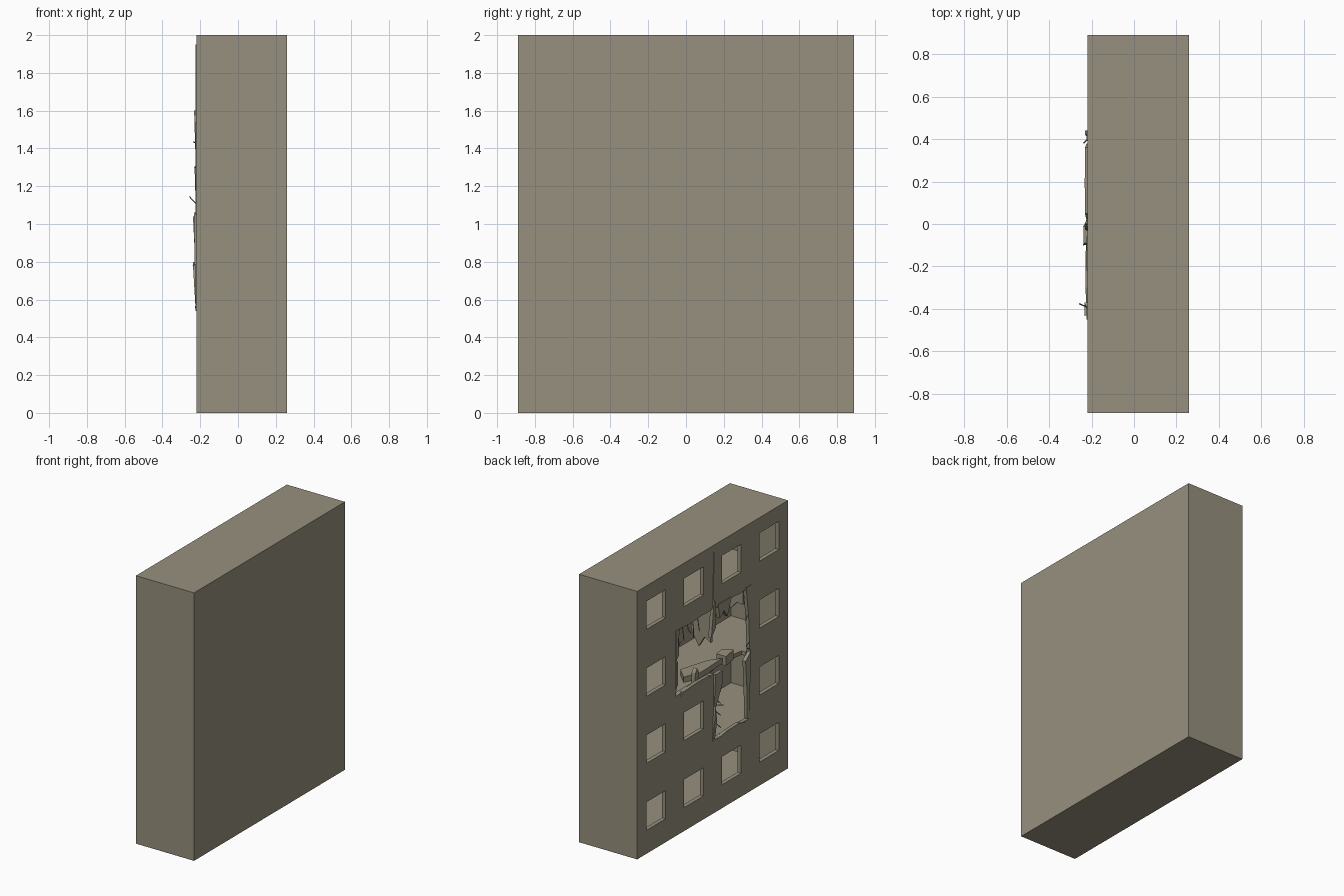
import bpy, bmesh, math, random
from mathutils import Vector

if "Cube" in bpy.data.objects:
    bpy.data.objects.remove(bpy.data.objects["Cube"])

random.seed(4)
X0, X1, W = -0.22, 0.26, 0.03          # facade plane, rear plane, wall thickness

mat = bpy.data.materials.new("concrete")
mat.diffuse_color = (0.305, 0.278, 0.205, 1)
mat.use_nodes = True
mat.node_tree.nodes["Principled BSDF"].inputs["Base Color"].default_value = mat.diffuse_color


def finish(name, bm):
    bmesh.ops.recalc_face_normals(bm, faces=bm.faces)
    me = bpy.data.meshes.new(name)
    bm.to_mesh(me)
    bm.free()
    me.materials.append(mat)
    ob = bpy.data.objects.new(name, me)
    bpy.context.collection.objects.link(ob)
    return ob


def add_prism(bm, pts, lo, hi, axis="x", lean=0.0):
    """Extrude (y,z) points along x, or (x,y) points along z; lean tips the top outwards."""
    zmin = min(p[1] for p in pts)

    def at(p, h):
        if axis == "z":
            return (p[0], p[1], h)
        return (h - lean * (p[1] - zmin), p[0], p[1])
    a = [bm.verts.new(at(p, lo)) for p in pts]
    b = [bm.verts.new(at(p, hi)) for p in pts]
    bm.faces.new(a)
    bm.faces.new(b[::-1])
    for i in range(len(pts)):
        j = (i + 1) % len(pts)
        bm.faces.new((a[i], a[j], b[j], b[i]))


def rect(a0, a1, b0, b1):
    return [(a0, b0), (a1, b0), (a1, b1), (a0, b1)]


def prism(name, pts, lo, hi, axis="x", lean=0.0):
    bm = bmesh.new()
    add_prism(bm, pts, lo, hi, axis, lean)
    return finish(name, bm)


def cut(ob, cutter):
    cutter.hide_render = True
    m = ob.modifiers.new("cut", "BOOLEAN")
    m.operation, m.solver, m.object = "DIFFERENCE", "EXACT", cutter
    bpy.context.view_layer.objects.active = ob
    bpy.ops.object.modifier_apply(modifier=m.name)
    bpy.data.objects.remove(cutter)


def ragged(corners, step=0.06, amp=0.012):
    """Break straight outline edges into small random steps."""
    out = []
    for i, p in enumerate(corners):
        p, q = Vector(p), Vector(corners[(i + 1) % len(corners)])
        n = max(1, int((q - p).length / step))
        side = Vector((-(q - p).y, (q - p).x)).normalized()
        for k in range(n):
            off = random.uniform(0, amp) if k else 0
            out.append(tuple(p.lerp(q, k / n) + side * off))
    return out


# main block, hollowed into four storeys
block = prism("building_block", rect(-0.89, 0.89, 0, 2), X0, X1)
bm = bmesh.new()
for k in range(4):
    add_prism(bm, rect(-0.86, 0.86, 0.03 + k * 0.5, 0.5 + k * 0.5 - (0.03 if k == 3 else 0)),
              X0 + W, X1 - W)
cut(block, finish("rooms_cutter", bm))

# windows on the facade and the L-shaped blast hole (counter-clockwise outline)
bm = bmesh.new()
for c in range(4):
    for r in range(4):
        if (c, r) in ((1, 2), (2, 2), (1, 1)):
            continue
        y, z = -0.668 + c * 0.445, 0.28 + r * 0.5
        add_prism(bm, rect(y - 0.113, y + 0.113, z - 0.105, z + 0.105), -0.3, -0.185)
hole = [(-0.425, 0.545), (-0.01, 0.545), (-0.01, 1.04), (0.435, 1.04),
        (0.435, 1.53), (-0.445, 1.53), (-0.445, 1.03)]
add_prism(bm, ragged(hole), -0.3, -0.185)
cut(block, finish("openings_cutter", bm))

# bite out of the floor behind the hole
bite = [(-0.25, -0.01), (-0.15, -0.04), (-0.13, -0.14), (-0.09, -0.24),
        (-0.13, -0.31), (-0.15, -0.44), (-0.25, -0.44)]
cut(block, prism("floor_cutter", bite, 0.98, 1.05, "z"))

# broken slab lying in the upper room
prism("fallen_slab", [(-0.03, 0.11), (-0.12, 0.20), (-0.17, 0.08), (-0.17, 0.0),
                      (-0.16, -0.2), (-0.1, -0.12)], 1.03, 1.07, "z")
prism("slab_chunk", [(-0.19, -0.2), (-0.11, -0.2), (-0.10, -0.28), (-0.17, -0.32)],
      1.02, 1.09, "z")

# hanging remains of partition walls and a broken post on the sill
bm = bmesh.new()
for y, drop in ((-0.02, 0.26), (-0.40, 0.12)):
    xz = [(-0.19, 1.52), (-0.19, 1.52 - drop), (-0.14, 1.5 - drop * 0.8),
          (-0.09, 1.47 - drop), (-0.03, 1.5 - drop * 0.7), (-0.01, 1.52)]
    a = [bm.verts.new((x, y, z)) for x, z in xz]
    b = [bm.verts.new((x, y - 0.02, z)) for x, z in xz]
    bm.faces.new(a)
    bm.faces.new(b[::-1])
    for i in range(6):
        j = (i + 1) % 6
        bm.faces.new((a[i], a[j], b[j], b[i]))
finish("hanging_partitions", bm)
prism("sill_stump", [(0.18, 1.03), (0.13, 1.03), (0.135, 1.11), (0.155, 1.14), (0.175, 1.11)],
      -0.2, -0.17)

# loosened facade shards: outline, outward lean
shards = [
    ([(0.0, 1.53), (-0.025, 1.53), (-0.022, 1.75), (-0.012, 1.95)], 0.0),
    ([(0.02, 1.32), (-0.03, 1.38), (-0.025, 1.56), (0.0, 1.60)], 0.03),
    ([(0.44, 1.3), (0.40, 1.34), (0.41, 1.44), (0.39, 1.53), (0.44, 1.53)], 0.0),
    ([(0.44, 1.1), (0.415, 1.12), (0.42, 1.3), (0.44, 1.3)], 0.03),
    ([(0.38, 1.02), (0.02, 1.02), (0.05, 1.055), (0.2, 1.06), (0.36, 1.05)], 0.2),
    ([(-0.01, 0.75), (-0.04, 0.80), (-0.10, 0.95), (-0.09, 1.04), (-0.01, 1.04)], 0.05),
    ([(0.0, 0.54), (-0.02, 0.54), (-0.035, 0.68), (-0.01, 0.80)], 0.06),
    ([(-0.43, 0.54), (-0.40, 0.56), (-0.39, 0.8), (-0.37, 1.0), (-0.43, 1.05)], 0.02),
    ([(-0.45, 1.05), (-0.43, 1.07), (-0.42, 1.3), (-0.39, 1.54), (-0.45, 1.54)], 0.0),
    ([(-0.06, 1.54), (-0.08, 1.43), (-0.13, 1.47), (-0.17, 1.41), (-0.22, 1.54)], 0.0),
    ([(-0.05, 0.54), (-0.38, 0.54), (-0.3, 0.565), (-0.15, 0.56)], 0.2),
]
bm = bmesh.new()
for pts, lean in shards:
    add_prism(bm, pts, X0 - 0.004, X0 + 0.022, lean=lean)
finish("facade_shards", bm)


# bent reinforcing bars sticking out of the broken edges
def bar(bm, pts, r=0.003):
    for p, q in zip(pts, pts[1:]):
        p, q = Vector(p), Vector(q)
        d = q - p
        m = d.to_track_quat("Z", "Y").to_matrix().to_4x4()
        m.translation = (p + q) / 2
        bmesh.ops.create_cone(bm, cap_ends=True, segments=4, radius1=r, radius2=r,
                              depth=d.length, matrix=m)


bm = bmesh.new()
bar(bm, [(-0.2, -0.43, 1.08), (-0.225, -0.39, 1.11), (-0.257, -0.375, 1.145)])
bar(bm, [(-0.2, 0.42, 1.42), (-0.237, 0.38, 1.435)])
bar(bm, [(-0.2, -0.43, 1.33), (-0.23, -0.38, 1.30)])
bar(bm, [(-0.2, -0.01, 0.8), (-0.238, -0.10, 0.78)])
for i in range(5):                      # bars along the top edge
    y = 0.40 - i * 0.06
    bar(bm, [(-0.205, y, 1.54), (-0.2, y - 0.02, 1.47),
             (-0.19, y - random.uniform(0.03, 0.07), 1.38 + 0.02 * (i % 3))])
for i in range(4):                      # bars beside the lower opening
    z = 0.95 - i * 0.09
    bar(bm, [(-0.205, 0.0, z), (-0.2, -0.06, z - 0.03), (-0.21, -0.11, z - 0.08)])
finish("reinforcing_bars", bm)
